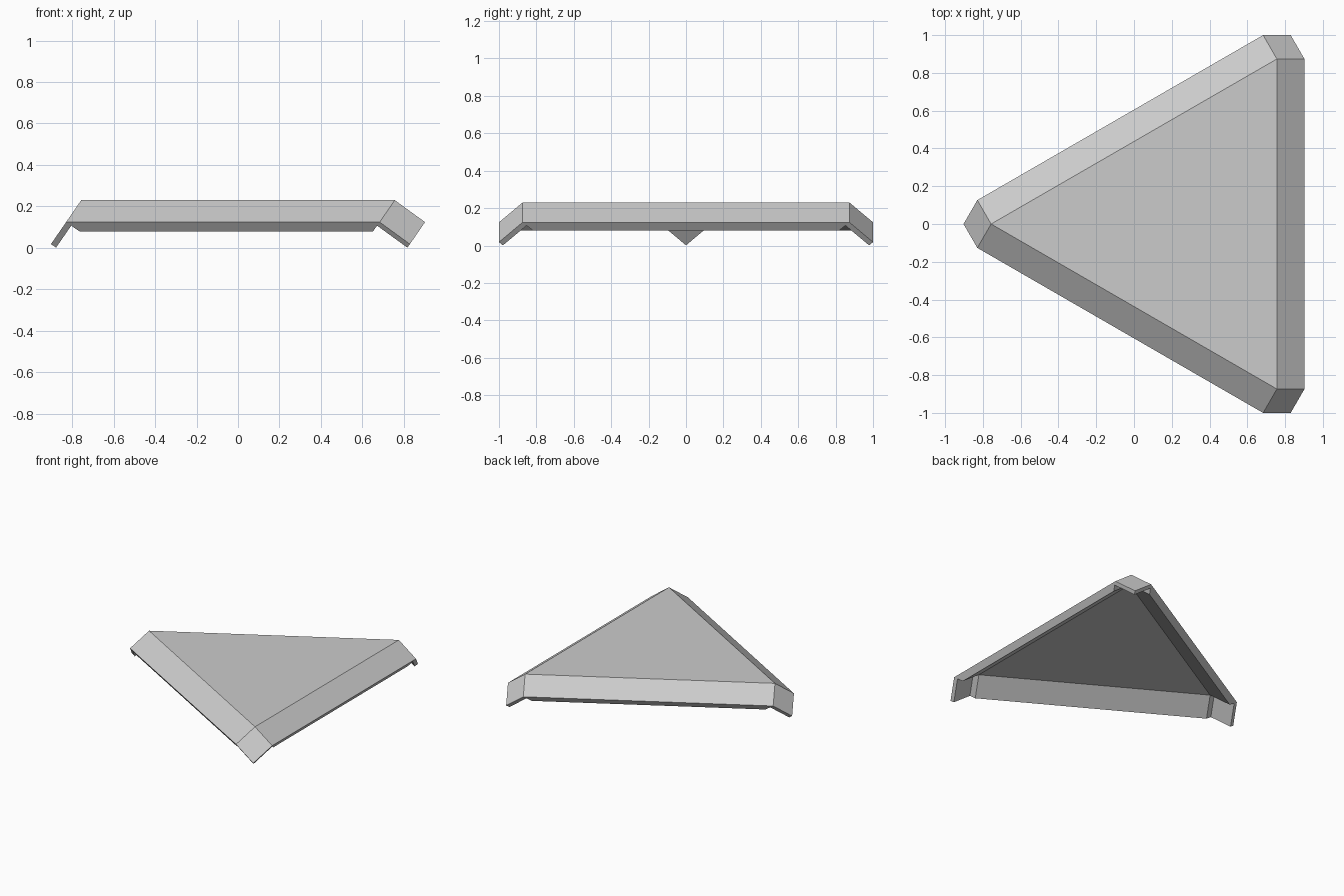
import bpy
import bmesh
import math
from mathutils import Matrix, Vector

cube = bpy.data.objects.get("Cube")
if cube:
    bpy.data.objects.remove(cube, do_unlink=True)

RADIUS = 1.0087       # panel centre to panel corner
FLANGE = 0.146        # horizontal width of the sloped edge
TOP, DROP = 0.23, 0.106
THICK, THIN = 0.078, 0.03   # depth under panel and edges, and under corners

grey = bpy.data.materials.new("light grey")
grey.use_nodes = True
colour = (0.6, 0.6, 0.6, 1)
grey.diffuse_color = colour
grey.node_tree.nodes["Principled BSDF"].inputs["Base Color"].default_value = colour


def make_part(name, faces):
    """Join faces, each a list of points, into one flat-shaded object."""
    bm = bmesh.new()
    for points in faces:
        bm.faces.new([bm.verts.new(p) for p in points])
    bmesh.ops.remove_doubles(bm, verts=bm.verts, dist=0.0001)
    mesh = bpy.data.meshes.new(name)
    bm.to_mesh(mesh)
    bm.free()
    mesh.materials.append(grey)
    obj = bpy.data.objects.new(name, mesh)
    bpy.context.collection.objects.link(obj)


def corner_points(turn):
    """Points of one corner: outer, thin and thick layers."""
    peak = Vector((RADIUS, 0, TOP))
    steps = [Vector((FLANGE * math.cos(a), FLANGE * math.sin(a), -DROP))
             for a in (-math.pi / 3, math.pi / 3)]
    outer = [peak, peak + steps[0], peak + steps[0] + steps[1], peak + steps[1]]
    normal = steps[0].cross(steps[1]).normalized()
    place = Matrix.Translation((RADIUS / 4, 0, 0)) @ Matrix.Rotation(turn, 4, 'Z')
    return [[place @ (p - normal * depth) for p in outer]
            for depth in (0, THIN, THICK)]


corners = [corner_points(math.pi / 3 + i * math.tau / 3) for i in range(3)]

# Triangular panel, upper and lower skins
make_part("panel", [[c[0][0] for c in corners],
                    [c[2][0] for c in reversed(corners)]])

for i, side in enumerate(("back", "front", "left")):
    # Sloped edge between two corners: top, underside and rim
    a, b = corners[i], corners[(i + 1) % 3]
    make_part(side + "_edge", [
        [a[0][0], a[0][3], b[0][1], b[0][0]],
        [a[2][0], b[2][0], b[2][1], a[2][3]],
        [a[0][3], a[2][3], b[2][1], b[0][1]],
    ])

for name, (outer, thin, thick) in zip(
        ("back_left", "right", "front_left"), corners):
    # Folded corner tab: top, underside, two rims and two inner steps
    make_part(name + "_corner", [
        outer, thin[::-1],
        [outer[1], thin[1], thin[2], outer[2]],
        [outer[2], thin[2], thin[3], outer[3]],
        [thin[0], thick[0], thick[1], thin[1]],
        [thin[3], thick[3], thick[0], thin[0]],
    ])
